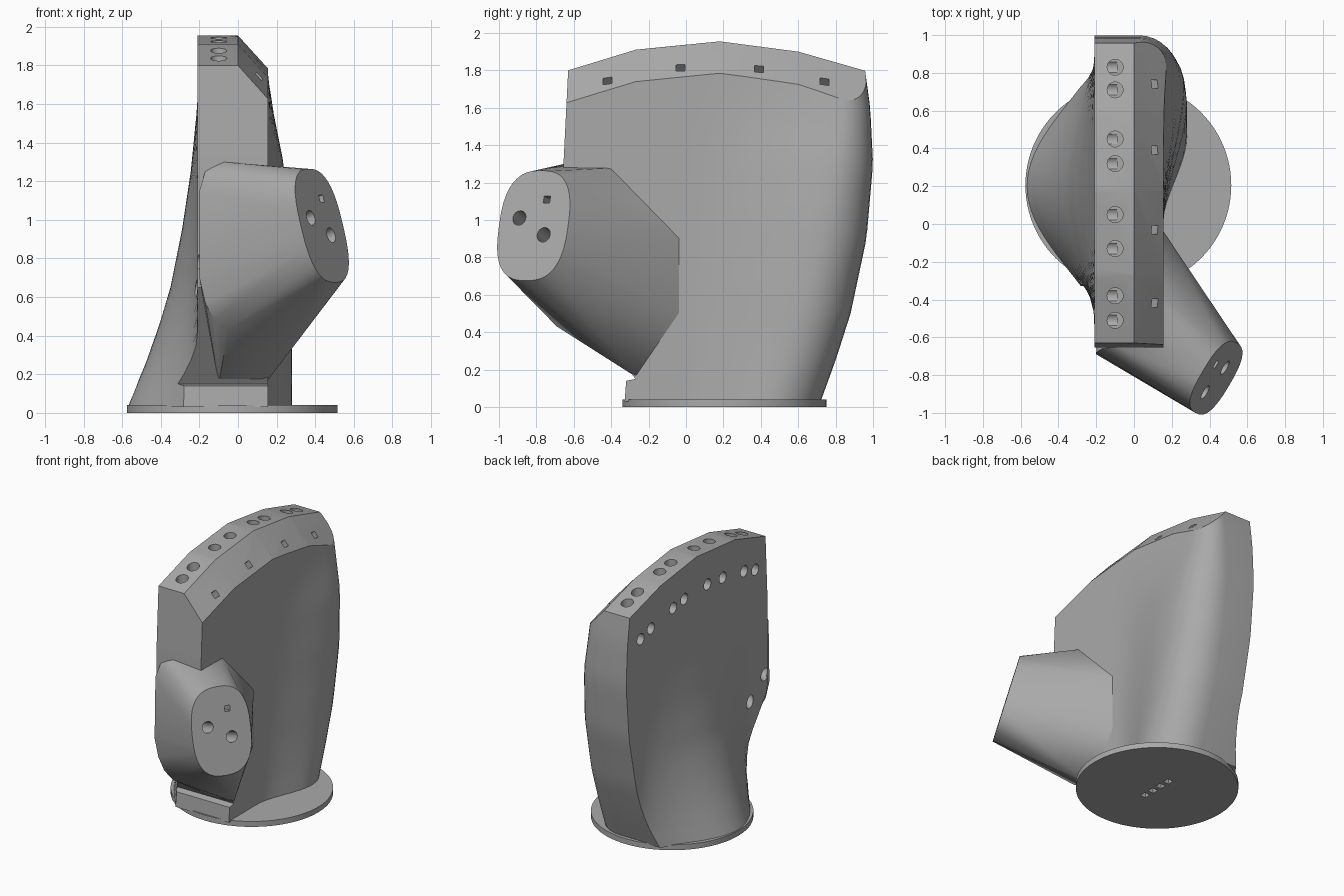
import bpy, bmesh, math
from mathutils import Vector

old = bpy.data.objects.get("Cube")
if old:
    bpy.data.objects.remove(old)

grey = bpy.data.materials.new("plain grey")
grey.use_nodes = True
grey.diffuse_color = (0.4, 0.4, 0.4, 1)
grey.node_tree.nodes["Principled BSDF"].inputs["Base Color"].default_value = (0.4, 0.4, 0.4, 1)


def finish(bm, name):
    bmesh.ops.recalc_face_normals(bm, faces=bm.faces[:])
    mesh = bpy.data.meshes.new(name)
    bm.to_mesh(mesh)
    bm.free()
    obj = bpy.data.objects.new(name, mesh)
    bpy.context.collection.objects.link(obj)
    mesh.materials.append(grey)
    return obj


def interp(keys, t):
    for (a, p), (b, q) in zip(keys, keys[1:]):
        if t <= b:
            return p + (q - p) * max(0, (t - a) / (b - a))
    return keys[-1][1]


# Height profiles: rear edge, front edge, flare on the right, ridge on the left
REAR = [(0.03, 0.72), (0.25, 0.8), (0.5, 0.88), (0.9, 0.965), (1.3, 1.0), (1.6, 0.985), (2, 0.93)]
FRONT = [(0, -0.33), (0.14, -0.32), (0.15, -0.27), (0.45, -0.5), (0.65, -0.65), (1.3, -0.655), (2, -0.62)]
FLARE = [(0.03, 0.36), (0.28, 0.26), (0.45, 0.2), (0.65, 0.14), (0.95, 0.08), (1.25, 0.035), (1.6, 0)]
RIDGE = [(0.03, 0.125), (0.6, 0.125), (1.0, 0.11), (1.3, 0.08), (1.55, 0.03), (1.75, 0)]


def section(z):
    yb, yf, flare, ridge = (interp(k, z) for k in (REAR, FRONT, FLARE, RIDGE))
    pts = []
    # Right side, from rear to front
    for i in range(25):
        y = yb + (yf - yb) * i / 24
        bump = math.cos(min(1, abs(y - 0.2) / 0.65) * math.pi / 2)
        pts.append((-0.21 - flare * max(0, bump) ** 1.3, y))
    # Left side, swelling toward the rear ridge
    r = 0.13 + ridge
    for i in range(21):
        y = yf + (yb - r - yf) * i / 20
        t = min(1, max(0, y / (yb - r)))
        pts.append((0.155 + ridge * t * t * (3 - 2 * t), y))
    # Rounded rear corner
    for i in range(1, 9):
        a = i * math.pi / 16
        pts.append((0.155 + ridge - r + r * math.cos(a), yb - r + r * math.sin(a)))
    return [Vector((x, y, z)) for x, y in pts]


def loft(bm, rings):
    rows = [[bm.verts.new(p) for p in ring] for ring in rings]
    n = len(rows[0])
    for a, b in zip(rows, rows[1:]):
        for i in range(n):
            j = (i + 1) % n
            bm.faces.new((a[i], a[j], b[j], b[i]))
    bm.faces.new(rows[0][::-1])
    bm.faces.new(rows[-1])


def slice_off(bm, point, normal):
    geom = bm.verts[:] + bm.edges[:] + bm.faces[:]
    bmesh.ops.bisect_plane(bm, geom=geom, plane_co=point, plane_no=normal, clear_outer=True)
    bmesh.ops.holes_fill(bm, edges=[e for e in bm.edges if e.is_boundary])


# Paddle body, lofted then trimmed to the faceted arch and its chamfer
bm = bmesh.new()
heights = [0.03, 0.14, 0.15] + [0.2 + 0.075 * i for i in range(25)]
loft(bm, [section(z) for z in heights])
ARCH = [(-0.63, 1.8), (-0.27, 1.91), (0.18, 1.955), (0.6, 1.9), (0.95, 1.8)]
for (y0, z0), (y1, z1) in zip(ARCH, ARCH[1:]):
    along = Vector((0, y1 - y0, z1 - z0))
    corner = Vector((0, y0, z0))
    slice_off(bm, corner, Vector((1, 0, 0)).cross(along))
    slice_off(bm, corner, Vector((0.15, 0, -0.165)).cross(along))
body = finish(bm, "paddle_body")

# Side arm: a rounded tilted end blended back into the body
centre = Vector((0.435, -0.815, 0.97))
axis = Vector((0.83, -0.49, 0.26)).normalized()
side = Vector((0.51, 0.86, 0)).normalized()
up = axis.cross(side).normalized()
bm = bmesh.new()
for i in range(40):
    a = i * math.tau / 40
    c, s = math.cos(a), math.sin(a)
    u = 0.215 * math.copysign(abs(c) ** 0.75, c)
    v = 0.305 * math.copysign(abs(s) ** 0.75, s)
    bm.verts.new(centre + side * u + up * v)
ROOT = [(-0.2, -0.69, 0.7), (-0.2, -0.68, 1.15), (-0.17, -0.66, 1.25), (-0.08, -0.65, 1.3),
        (-0.17, -0.69, 0.57), (-0.12, -0.69, 0.48), (-0.05, -0.69, 0.43), (-0.1, -0.25, 0.15),
        (0.14, -0.25, 0.15), (0.15, -0.03, 0.5), (0.15, -0.03, 0.9), (0.1, -0.35, 1.28),
        (-0.18, -0.3, 0.8)]
for p in ROOT:
    bm.verts.new(p)
hull = bmesh.ops.convex_hull(bm, input=bm.verts[:])
bmesh.ops.delete(bm, geom=[v for v in bm.verts if not v.link_faces], context='VERTS')
bmesh.ops.dissolve_limit(bm, angle_limit=0.02, verts=bm.verts[:], edges=bm.edges[:])
arm = finish(bm, "side_arm")

# Round base plate
bm = bmesh.new()
bmesh.ops.create_cone(bm, cap_ends=True, segments=96, radius1=0.545, radius2=0.545, depth=0.04)
bmesh.ops.translate(bm, vec=(-0.03, 0.205, 0.02), verts=bm.verts[:])
base = finish(bm, "base_plate")


def drill(target, start, end, radius, sides=24):
    start, end = Vector(start), Vector(end)
    d = end - start
    bm = bmesh.new()
    bmesh.ops.create_cone(bm, cap_ends=True, segments=sides, radius1=radius, radius2=radius, depth=d.length)
    if sides == 4:
        bmesh.ops.rotate(bm, matrix=Vector((1, 0, 0)).rotation_difference(Vector((1, 1, 0))).to_matrix(),
                         verts=bm.verts[:])
    bmesh.ops.rotate(bm, matrix=d.to_track_quat('Z', 'Y').to_matrix(), verts=bm.verts[:])
    bmesh.ops.translate(bm, vec=(start + end) / 2, verts=bm.verts[:])
    cutter = finish(bm, "hole_cutter")
    cutter.hide_render = True
    for obj in target:
        mod = obj.modifiers.new("hole", 'BOOLEAN')
        mod.operation = 'DIFFERENCE'
        mod.solver = 'EXACT'
        mod.object = cutter
        bpy.context.view_layer.objects.active = obj
        bpy.ops.object.modifier_apply(modifier=mod.name)
    bpy.data.objects.remove(cutter)


# Paired round holes along the top, turning out through the right side
for y in (0.83, 0.71, 0.45, 0.32, 0.05, -0.13, -0.38, -0.51):
    top = interp(ARCH, y)
    drill([body], (-0.1, y, top + 0.1), (-0.1, y, top - 0.27), 0.042)
    drill([body], (-0.35, y, top - 0.24), (-0.09, y, top - 0.24), 0.041)

# Square sockets in the chamfer
for y in (0.74, 0.39, -0.03, -0.42):
    z = interp(ARCH, y) - 0.12
    drill([body], (0.16, y, z + 0.05), (0.02, y, z - 0.09), 0.033, 4)

# Round holes and a square socket in the arm end
through = Vector((-0.63, 0.29, -0.25))
for p in ((0.375, -0.89, 1.01), (0.48, -0.76, 0.92)):
    p = Vector(p)
    drill([arm, body], p - through * 0.1, p + through * 1.15, 0.04)
p = Vector((0.435, -0.745, 1.11))
drill([arm], p + axis * 0.1, p - axis * 0.12, 0.028, 4)

# Row of square sockets under the base
for i in range(4):
    y = 0.08 + 0.08 * i
    drill([base, body], (-0.03, y, -0.05), (-0.03, y, 0.12), 0.033, 4)

# Smooth shading with sharp creases
for obj in (body, arm, base):
    bpy.ops.object.select_all(action='DESELECT')
    obj.select_set(True)
    bpy.context.view_layer.objects.active = obj
    bpy.ops.object.shade_smooth_by_angle(angle=math.radians(30))
